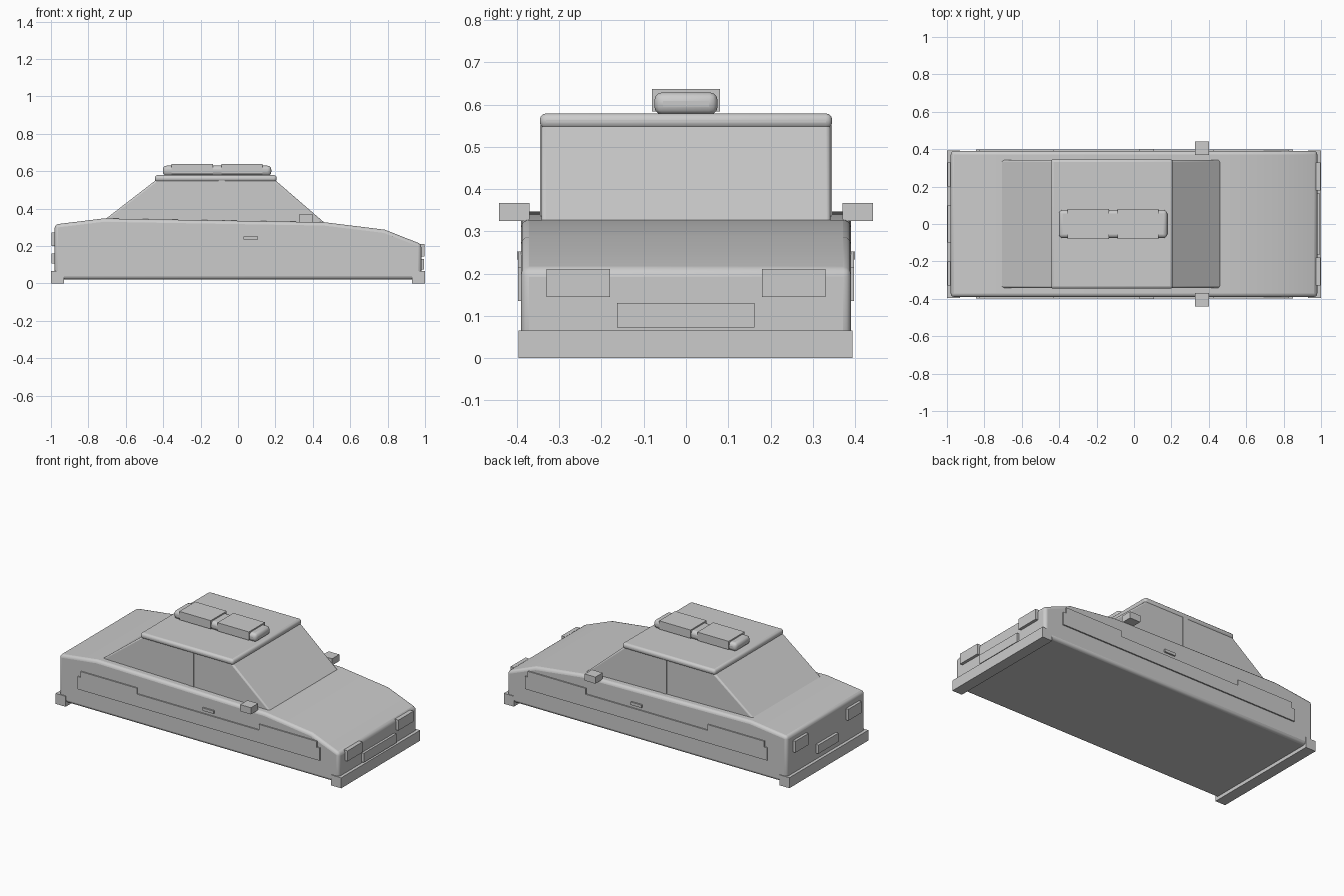
import bpy, bmesh, math

default = bpy.data.objects.get("Cube")
if default:
    bpy.data.objects.remove(default, do_unlink=True)

grey = bpy.data.materials.new("plain grey")
grey.use_nodes = True
GREY = (0.6, 0.6, 0.6, 1)
grey.diffuse_color = GREY
grey.node_tree.nodes["Principled BSDF"].inputs["Base Color"].default_value = GREY


def extrude_y(name, profile, y0, y1, bevel=0.0, segments=3):
    """Extrude an x-z outline from y0 to y1, with optional rounded edges."""
    bm = bmesh.new()
    face = bm.faces.new([bm.verts.new((x, y0, z)) for x, z in profile])
    grown = bmesh.ops.extrude_face_region(bm, geom=[face])["geom"]
    bmesh.ops.translate(bm, vec=(0, y1 - y0, 0),
                        verts=[v for v in grown if isinstance(v, bmesh.types.BMVert)])
    bmesh.ops.recalc_face_normals(bm, faces=bm.faces)
    mesh = bpy.data.meshes.new(name)
    bm.to_mesh(mesh)
    bm.free()
    mesh.materials.append(grey)
    obj = bpy.data.objects.new(name, mesh)
    bpy.context.collection.objects.link(obj)
    if bevel:
        mod = obj.modifiers.new("rounding", "BEVEL")
        mod.width, mod.segments = bevel, segments
        mod.limit_method, mod.angle_limit = "ANGLE", math.radians(35)
        bpy.ops.object.select_all(action="DESELECT")
        obj.select_set(True)
        bpy.context.view_layer.objects.active = obj
        bpy.ops.object.shade_smooth_by_angle(angle=math.radians(32))
    return obj


def box(name, x, y, z, bevel=0.0, segments=3):
    outline = [(x[0], z[0]), (x[1], z[0]), (x[1], z[1]), (x[0], z[1])]
    return extrude_y(name, outline, y[0], y[1], bevel, segments)


# Lower body, with its sloping bonnet and boot lid
extrude_y("body", [(-0.98, 0.022), (0.98, 0.022), (0.98, 0.21), (0.785, 0.287),
                   (0.46, 0.327), (-0.72, 0.347), (-0.98, 0.315)], -0.39, 0.39, 0.018)

# Cabin and roof
extrude_y("cabin", [(-0.72, 0.335), (-0.70, 0.31), (0.45, 0.31), (0.465, 0.322),
                    (0.195, 0.555), (-0.435, 0.555)], -0.342, 0.342, 0.012)
box("roof", (-0.445, 0.207), (-0.346, 0.346), (0.543, 0.579), 0.015)

# Roof light bar with two square covers
box("light_bar", (-0.402, 0.178), (-0.075, 0.075), (0.576, 0.629), 0.02)
for name, x0 in (("rear", -0.355), ("front", -0.088)):
    box("light_cover_" + name, (x0, x0 + 0.22), (-0.08, 0.08), (0.584, 0.637))

# Bumpers
box("nose_bumper", (0.93, 1.0), (-0.396, 0.394), (0, 0.066))
box("tail_bumper", (-1.0, -0.93), (-0.396, 0.394), (0, 0.066))

# Details repeated on both long sides
panel = [(-0.845, 0.135), (0.85, 0.135), (0.85, 0.215), (0.83, 0.215),
         (0.83, 0.252), (0.425, 0.252), (0.425, 0.215), (-0.43, 0.215),
         (-0.43, 0.252), (-0.825, 0.252), (-0.825, 0.215), (-0.845, 0.215)]
for side, s in (("near", -1), ("far", 1)):
    extrude_y("side_panel_" + side, panel, s * 0.38, s * 0.398)
    box("door_handle_" + side, (0.03, 0.107), (s * 0.38, s * 0.4), (0.234, 0.252))
    box("mirror_" + side, (0.325, 0.4), (s * 0.37, s * 0.442), (0.325, 0.367))
    box("door_pillar_" + side, (-0.105, -0.07), (s * 0.335, s * 0.345), (0.33, 0.55))
    # Lamps at each end
    box("headlamp_" + side, (0.97, 0.998), (s * 0.18, s * 0.33), (0.145, 0.211))
    box("tail_lamp_" + side, (-0.998, -0.97), (s * 0.2, s * 0.33), (0.2, 0.272))

# Blank number plates
box("nose_plate", (0.97, 0.995), (-0.163, 0.162), (0.073, 0.131))
box("tail_plate", (-0.998, -0.97), (-0.1, 0.1), (0.105, 0.16))
